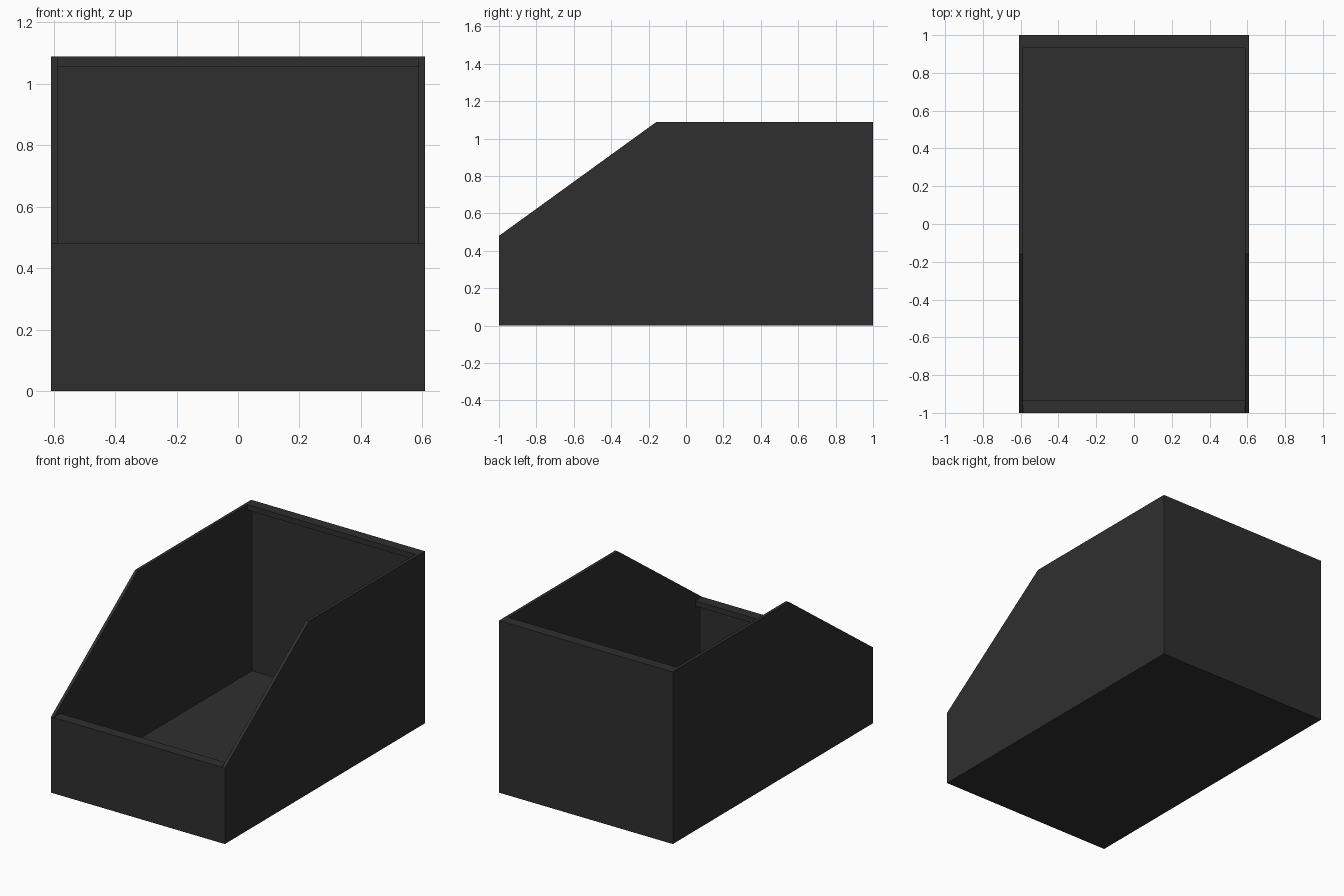
import bpy
import bmesh

default = bpy.data.objects.get("Cube")
if default:
    bpy.data.objects.remove(default, do_unlink=True)

HALF_W, HALF_L = 0.608, 1.0      # outer half sizes
HEIGHT, FRONT_H = 1.088, 0.48    # back and front heights
SLOPE_Y = -0.16                  # where the sloped side edge meets the top
WALL = 0.02
LIP_D, LIP_H = 0.067, 0.034      # rim depth (outside to inside) and thickness

plastic = bpy.data.materials.new("charcoal plastic")
plastic.use_nodes = True
colour = (0.028, 0.028, 0.028, 1)
plastic.diffuse_color = colour
plastic.node_tree.nodes["Principled BSDF"].inputs["Base Color"].default_value = colour


def prism(name, profile, half_width):
    """Extrude a side profile of (y, z) points across x."""
    bm = bmesh.new()
    face = bm.faces.new([bm.verts.new((-half_width, y, z)) for y, z in profile])
    extruded = bmesh.ops.extrude_face_region(bm, geom=[face])["geom"]
    verts = [v for v in extruded if isinstance(v, bmesh.types.BMVert)]
    bmesh.ops.translate(bm, verts=verts, vec=(2 * half_width, 0, 0))
    bmesh.ops.recalc_face_normals(bm, faces=bm.faces)
    mesh = bpy.data.meshes.new(name)
    bm.to_mesh(mesh)
    bm.free()
    mesh.materials.append(plastic)
    obj = bpy.data.objects.new(name, mesh)
    bpy.context.collection.objects.link(obj)
    return obj


# Outer shell with the sloped front
bin_body = prism("storage_bin", [
    (-HALF_L, 0), (HALF_L, 0), (HALF_L, HEIGHT),
    (SLOPE_Y, HEIGHT), (-HALF_L, FRONT_H)], HALF_W)

# Cavity: undercut below the front and back rims, open above
inner, rim, above = HALF_L - WALL, HALF_L - LIP_D, HEIGHT + 0.2
cavity = prism("cavity_cutter", [
    (-inner, WALL), (inner, WALL),
    (inner, HEIGHT - LIP_H), (rim, HEIGHT - LIP_H), (rim, above),
    (-HALF_L - 0.1, above), (-HALF_L - 0.1, FRONT_H),
    (-rim, FRONT_H), (-rim, FRONT_H - LIP_H), (-inner, FRONT_H - LIP_H)],
    HALF_W - WALL)
cavity.hide_render = True

cut = bin_body.modifiers.new("hollow", 'BOOLEAN')
cut.operation = 'DIFFERENCE'
cut.solver = 'EXACT'
cut.object = cavity

# Apply the cut and drop the cutter
bpy.context.view_layer.objects.active = bin_body
bin_body.select_set(True)
bpy.ops.object.modifier_apply(modifier=cut.name)
bpy.data.objects.remove(cavity, do_unlink=True)
